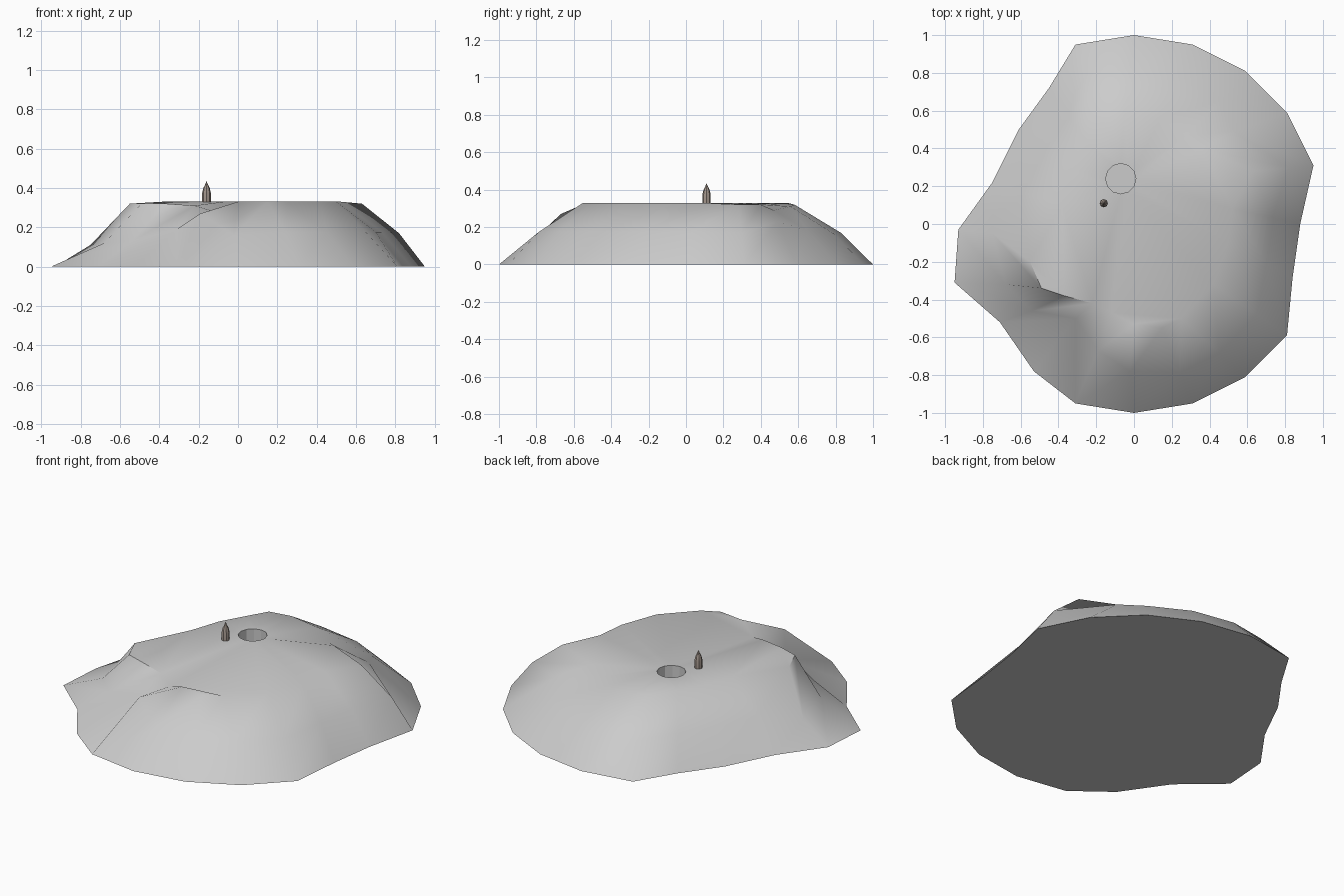
import bpy, bmesh, math

if "Cube" in bpy.data.objects:
    bpy.data.objects.remove(bpy.data.objects["Cube"])

# Per spoke: foot x, y, then plateau rim x, y, z
SPOKES = [
    (.95, .31, .63, .28, .32), (.81, .59, .36, .40, .32), (.59, .81, .28, .47, .29),
    (.31, .95, .14, .56, .31), (0, 1, -.05, .58, .32), (-.31, .95, -.17, .54, .33),
    (-.45, .72, -.24, .42, .33), (-.61, .50, -.32, .28, .33), (-.75, .22, -.38, .10, .33),
    (-.93, -.03, -.55, -.20, .32), (-.95, -.31, -.49, -.34, .32), (-.71, -.52, -.37, -.38, .32),
    (-.53, -.78, -.22, -.42, .31), (-.31, -.95, -.12, -.47, .28), (0, -1, 0, -.53, .33),
    (.31, -.95, .15, -.55, .33), (.59, -.81, .25, -.50, .33), (.81, -.59, .42, -.32, .33),
    (.84, -.28, .50, -.10, .33), (.88, 0, .52, .08, .33),
]
# Dip on the back right, gully and rocky knob on the front left slope
MID = {1: (.53, .49, .23), 2: (.45, .65, .18),
       9: (-.75, -.05, .11), 10: (-.68, -.32, .12), 11: (-.54, -.46, .13),
       12: (-.31, -.50, .19), 13: (-.19, -.67, .27), 14: (-.02, -.78, .16)}
HOLE = (-.07, .24, .08, .33, .23)  # x, y, radius, rim z, floor z


def bridge(bm, a, b, flip=()):
    n = len(a)
    for i in range(n):
        j = (i + 1) % n
        if i in flip:  # split so the edge runs from a[j] to b[i]
            bm.faces.new((a[i], a[j], b[i]))
            bm.faces.new((a[j], b[j], b[i]))
        else:
            bm.faces.new((a[i], a[j], b[j], b[i]))


def loop_edges(bm, ring):
    edges = []
    for i, v in enumerate(ring):
        w = ring[(i + 1) % len(ring)]
        edges.append(bm.edges.get((v, w)) or bm.edges.new((v, w)))
    return edges


def circle(bm, x, y, r, z, n):
    return [bm.verts.new((x + r * math.cos(2 * math.pi * i / n),
                          y + r * math.sin(2 * math.pi * i / n), z)) for i in range(n)]


def finish(bm, name, angle, color):
    bmesh.ops.recalc_face_normals(bm, faces=bm.faces)
    me = bpy.data.meshes.new(name)
    bm.to_mesh(me)
    bm.free()
    ob = bpy.data.objects.new(name, me)
    bpy.context.collection.objects.link(ob)
    bpy.ops.object.select_all(action='DESELECT')
    ob.select_set(True)
    bpy.context.view_layer.objects.active = ob
    bpy.ops.object.shade_smooth_by_angle(angle=math.radians(angle))
    mat = bpy.data.materials.new(name + "_color")
    mat.diffuse_color = color
    mat.use_nodes = True
    mat.node_tree.nodes["Principled BSDF"].inputs["Base Color"].default_value = mat.diffuse_color
    me.materials.append(mat)
    return ob


# Mound: foot, mid slope and plateau rings
bm = bmesh.new()
foot = [bm.verts.new((s[0], s[1], 0)) for s in SPOKES]
mid, rim = [], []
for i, (fx, fy, tx, ty, tz) in enumerate(SPOKES):
    t = .41
    mid.append(bm.verts.new(MID.get(i, (fx + t * (tx - fx), fy + t * (ty - fy), tz * .53))))
    rim.append(bm.verts.new((tx, ty, tz)))
bridge(bm, foot, mid, flip=(12,))
bridge(bm, mid, rim)
# Underside
bmesh.ops.triangle_fill(bm, use_beauty=True, edges=loop_edges(bm, foot), normal=(0, 0, -1))
# Plateau with round hole
hx, hy, hr, top, floor = HOLE
hole = circle(bm, hx, hy, hr, top, 12)
bmesh.ops.triangle_fill(bm, use_beauty=True,
                        edges=loop_edges(bm, rim) + loop_edges(bm, hole), normal=(0, 0, 1))
# Hole walls and floor
pit = circle(bm, hx, hy, hr, floor, 12)
bridge(bm, hole, pit)
bm.faces.new(pit)
for v in pit:
    for e in v.link_edges:
        e.smooth = False
mound = finish(bm, "rock_mound", 50, (.55, .55, .55, 1))
# Hole walls are faceted
for p in mound.data.polygons:
    c = p.center
    if math.hypot(c.x - hx, c.y - hy) < hr and c.z < top - .02:
        p.use_smooth = False

# Small pointed peg beside the hole
bm = bmesh.new()
profile = [(.022, .32), (.022, .375), (.016, .40), (.009, .413)]
rings = [circle(bm, -.16, .11, r, z, 8) for r, z in profile]
for a, b in zip(rings, rings[1:]):
    bridge(bm, a, b)
tip = bm.verts.new((-.16, .11, .435))
for i in range(8):
    bm.faces.new((rings[-1][i], rings[-1][(i + 1) % 8], tip))
bm.faces.new(rings[0])
finish(bm, "pointed_peg", 30, (.36, .30, .26, 1))
